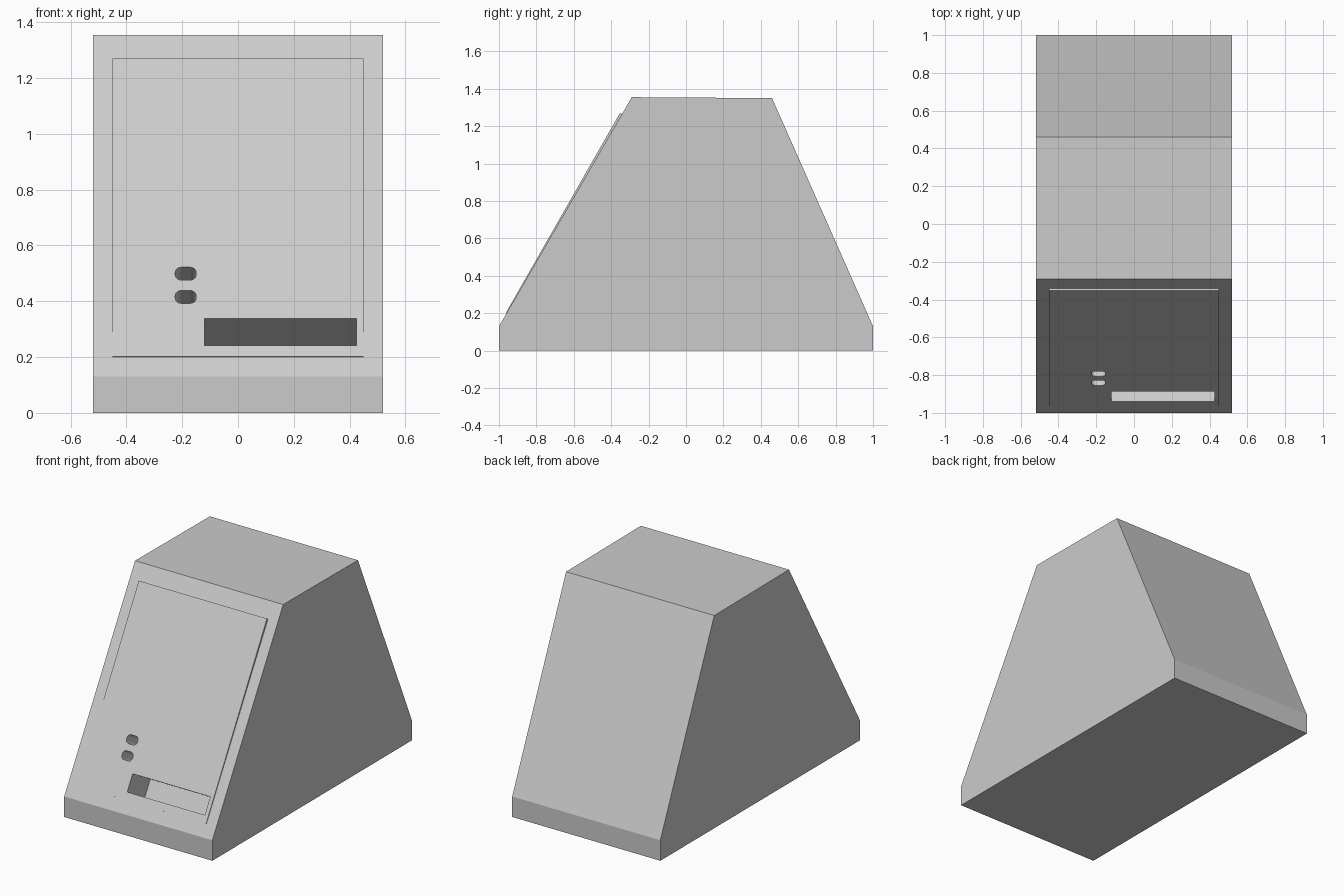
import bpy, bmesh
from math import sin, cos, pi
from mathutils import Vector, Matrix

cube = bpy.data.objects.get("Cube")
if cube:
    bpy.data.objects.remove(cube, do_unlink=True)

grey = bpy.data.materials.new("light_grey")
grey.use_nodes = True
colour = (0.6, 0.6, 0.6, 1)
grey.diffuse_color = colour
grey.node_tree.nodes["Principled BSDF"].inputs["Base Color"].default_value = colour

# Frame of the sloped front: x across, y up the slope, z outward
low, high = Vector((0, -1, 0.13)), Vector((0, -0.29, 1.355))
across, up = Vector((1, 0, 0)), (high - low).normalized()
slope = Matrix((across, up, across.cross(up))).transposed().to_4x4()
slope.translation = low


def along(z):
    """Distance up the slope for a given height."""
    return (z - low.z) / up.z


def prism(name, outline, shift, matrix=Matrix()):
    """Extrude a closed outline by a shift and place it."""
    bm = bmesh.new()
    face = bm.faces.new([bm.verts.new(p) for p in outline])
    side = bmesh.ops.extrude_face_region(bm, geom=[face])["geom"]
    moved = [v for v in side if isinstance(v, bmesh.types.BMVert)]
    bmesh.ops.translate(bm, verts=moved, vec=shift)
    bmesh.ops.recalc_face_normals(bm, faces=bm.faces)
    bm.transform(matrix)
    mesh = bpy.data.meshes.new(name)
    bm.to_mesh(mesh)
    bm.free()
    mesh.materials.append(grey)
    obj = bpy.data.objects.new(name, mesh)
    bpy.context.collection.objects.link(obj)
    return obj


def rounded(x0, x1, z0, z1, r, steps=6):
    """Rounded rectangle on the slope, starting below the surface."""
    y0, y1 = along(z0), along(z1)
    corners = [(x1 - r, y1 - r), (x0 + r, y1 - r), (x0 + r, y0 + r), (x1 - r, y0 + r)]
    return [(cx + r * cos((i + k / steps) * pi / 2),
             cy + r * sin((i + k / steps) * pi / 2), -0.2)
            for i, (cx, cy) in enumerate(corners) for k in range(steps + 1)]


# Wedge-shaped housing, side profile extruded across
profile = [(-1, 0), (1, 0), (1, 0.13), (0.46, 1.35), (-0.29, 1.355), (-1, 0.13)]
housing = prism("housing", [(-0.52, y, z) for y, z in profile], (1.04, 0, 0))

# Slightly tilted raised front panel
bottom, top = along(0.2), along(1.265)
panel = prism("front_panel",
              [(-0.45, bottom, -0.02), (-0.45, top, -0.02),
               (-0.45, top, 0.012), (-0.45, bottom, 0.004)], (0.9, 0, 0), slope)

# Long slot and two button recesses
y0, y1 = along(0.24), along(0.335)
slot = [(-0.12, y0, -0.2), (0.425, y0, -0.2), (0.425, y1, -0.2), (-0.12, y1, -0.2)]
cutters = [prism("slot_cutter", slot, (0, 0, 0.3), slope)]
for z in (0.39, 0.473):
    cutters.append(prism("button_cutter", rounded(-0.225, -0.15, z, z + 0.046, 0.022),
                         (0, 0, 0.3), slope))

for part in (housing, panel):
    for cutter in cutters:
        cut = part.modifiers.new("recess", "BOOLEAN")
        cut.operation = "DIFFERENCE"
        cut.solver = "EXACT"
        cut.object = cutter

# Bake the cuts, then drop the cutters
for part in (housing, panel):
    graph = bpy.context.evaluated_depsgraph_get()
    baked = bpy.data.meshes.new_from_object(part.evaluated_get(graph))
    part.modifiers.clear()
    part.data = baked
for cutter in cutters:
    bpy.data.objects.remove(cutter, do_unlink=True)
